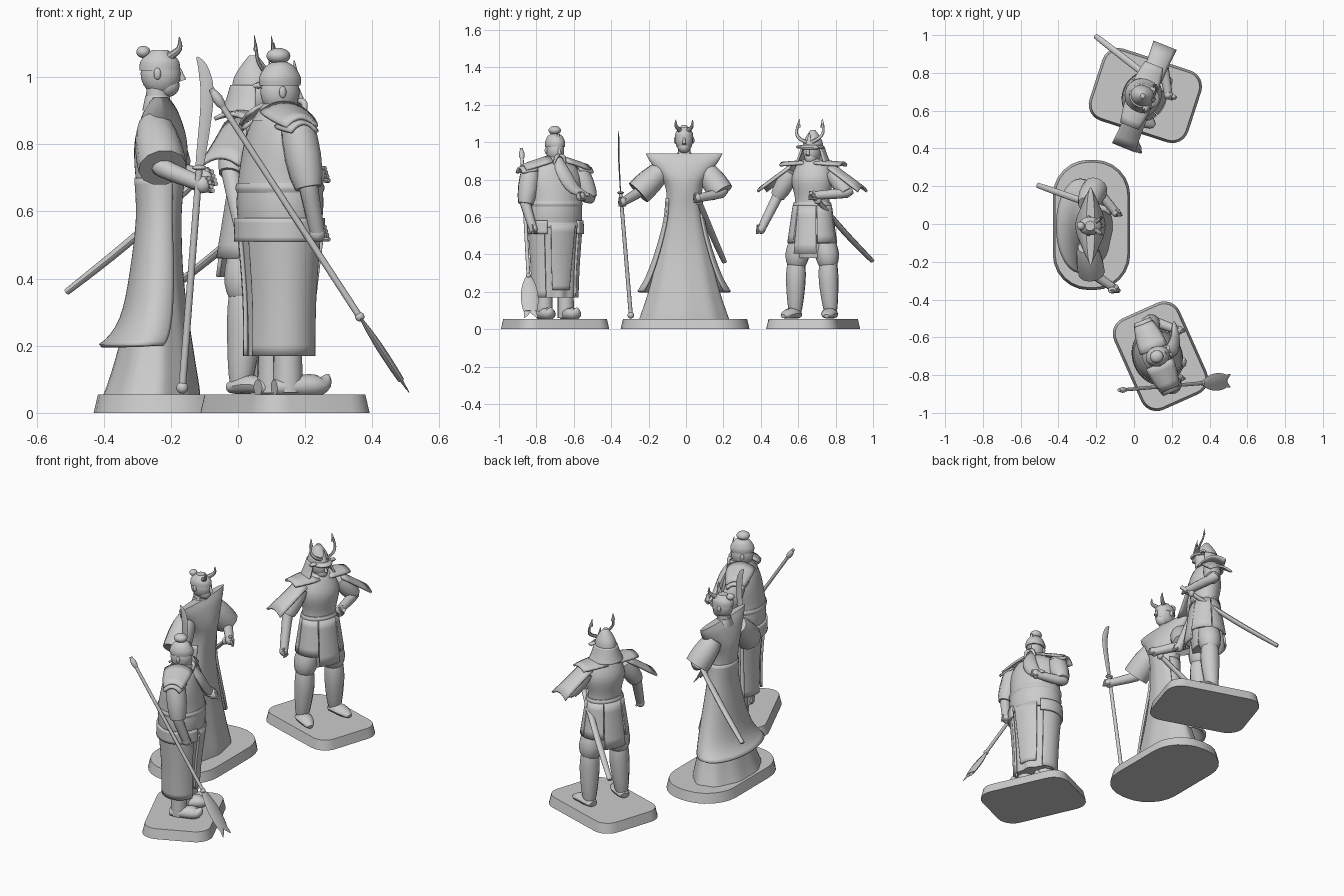
import bpy
import bmesh
from math import sin, cos, pi, radians
from mathutils import Vector, Matrix

if "Cube" in bpy.data.objects:
    bpy.data.objects.remove(bpy.data.objects["Cube"])

SIDES = (("left", 1), ("right", -1))

# Current figure: name prefix and placement (local x = forward, y = left)
who, place = "", Matrix()


def begin(name, x, y, turn):
    global who, place
    who = name
    place = Matrix.Translation((x, y, 0)) @ Matrix.Rotation(radians(turn), 4, 'Z')


def finish(name, bm, thick=0):
    bmesh.ops.recalc_face_normals(bm, faces=bm.faces)
    bm.transform(place)
    mesh = bpy.data.meshes.new(who + "_" + name)
    bm.to_mesh(mesh)
    bm.free()
    mesh.shade_smooth()
    mesh.set_sharp_from_angle(angle=radians(40))
    ob = bpy.data.objects.new(mesh.name, mesh)
    bpy.context.collection.objects.link(ob)
    if thick:
        mod = ob.modifiers.new("thickness", 'SOLIDIFY')
        mod.thickness, mod.offset = thick, 0


def spline(keys, steps=4):
    """Catmull-Rom curve through the keys."""
    keys = [Vector(k) for k in keys]
    out = []
    for i in range(len(keys) - 1):
        b, c = keys[i], keys[i + 1]
        a, d = keys[max(i - 1, 0)], keys[min(i + 2, len(keys) - 1)]
        for s in range(steps):
            t = s / steps
            out.append(b + (c - a) * (t / 2) + (a * 2 - b * 5 + c * 4 - d) * (t * t / 2)
                       + (b * 3 - a - c * 3 + d) * (t ** 3 / 2))
    return out + [keys[-1]]


def skin(name, rings, closed=True, thick=0):
    bm = bmesh.new()
    rows = [[bm.verts.new(p) for p in ring] for ring in rings]
    n = len(rows[0])
    for a, b in zip(rows, rows[1:]):
        for i in range(n if closed else n - 1):
            j = (i + 1) % n
            bm.faces.new((a[i], a[j], b[j], b[i]))
    if closed:
        bm.faces.new(rows[0])
        bm.faces.new(rows[-1])
    finish(name, bm, thick)


def loft(name, keys, at=0, train=0, arc=None, folds=0, thick=.012):
    """Stacked ellipses; key = (height, forward radius, side radius)."""
    start, end = arc or (0, 360)
    n = 54
    rings, rows = [], spline(keys)
    for k, (z, rx, ry) in enumerate(rows):
        rest = 1 - k / (len(rows) - 1)
        ring = []
        for i in range(n + 1 if arc else n):
            a = radians(start + (end - start) * i / n)
            w = 1 + folds * cos(9 * a) * rest
            ring.append((at - train * rest ** 4 + rx * w * cos(a), ry * w * sin(a), z))
        rings.append(ring)
    skin(name, rings, not arc, thick if arc else 0)


def belt(name, z, rx, ry):
    loft(name, [(z + h, rx - abs(h) / 3, ry - abs(h) / 3) for h in (-.015, 0, .015)])


def tube(name, pts, start, end, bulge=0, flat=1, wide=(0, 1, 0), n=12):
    """Swept ellipse whose radius runs from start to end with a bulge between."""
    path, rings = spline(pts), []
    last = len(path) - 1
    for i, p in enumerate(path):
        t = i / last
        r = start + (end - start) * t + bulge * sin(pi * t)
        along = (path[min(i + 1, last)] - path[max(i - 1, 0)]).normalized()
        u = Vector(wide)
        u = (u - along * u.dot(along)).normalized()
        v = along.cross(u) * flat
        rings.append([p + (u * cos(2 * pi * k / n) + v * sin(2 * pi * k / n)) * r for k in range(n)])
    skin(name, rings)


def flap(name, inner, outer, half, flare=1, arch=.025, at=0):
    """Arched sheet from inner (left, height) to outer (left, height)."""
    rows = []
    for k in range(5):
        l, z = Vector(inner).lerp(Vector(outer), k / 4)
        w = half * (1 + (flare - 1) * (k / 4) ** 2)
        rows.append([(at + w * u / 4, l, z + arch * (1 - (u / 4) ** 2)) for u in range(-4, 5)])
    skin(name, rows, False, .012)


def ball(name, center, size):
    bm = bmesh.new()
    bmesh.ops.create_uvsphere(bm, u_segments=20, v_segments=12, radius=1)
    bm.transform(Matrix.Translation(center) @ Matrix.Diagonal((*size, 1)))
    finish(name, bm)


def base(a, b, r):
    rings = []
    for z, inset in ((0, 0), (.055, .013)):
        ring = []
        for q, (sx, sy) in enumerate(((1, 1), (-1, 1), (-1, -1), (1, -1))):
            for k in range(7):
                t = (q + k / 6) * pi / 2
                ring.append((sx * (a - r) + (r - inset) * cos(t),
                             sy * (b - r) + (r - inset) * sin(t), z))
        rings.append(ring)
    skin("base", rings)


def head(z):
    ball("head", (0, 0, z), (.06, .047, .065))
    ball("jaw", (.018, 0, z - .035), (.038, .033, .035))
    tube("neck", [(-.01, 0, z - .12), (-.01, 0, z - .03)], .036, .032)
    tube("nose", [(.055, 0, z + .015), (.066, 0, z - .02)], .005, .01)
    for side, s in SIDES:
        ball(side + "_ear", (-.01, s * .047, z), (.011, .008, .018))


def arm(side, shoulder, elbow, wrist, size, flare):
    shoulder, elbow, wrist = Vector(shoulder), Vector(elbow), Vector(wrist)
    tube(side + "_sleeve", [shoulder, elbow], size, size * flare, size / 5)
    tube(side + "_forearm", [shoulder.lerp(elbow, .8), elbow, wrist], .036, .022)
    ball(side + "_hand", wrist, (.025, .023, .026))
    for k in range(4):
        grip = wrist + Vector((.02 - k * .004, 0, k * .012 - .018))
        reach = Vector((-.01, .018, 0))
        tube(side + "_finger", [grip - reach, grip, grip + reach], .007, .006, n=8)


def sword(grip, tip):
    grip, tip = Vector(grip), Vector(tip)
    sag = Vector((0, 0, -.01))
    tube("scabbard", [grip, grip.lerp(tip, .5) + sag, tip], .014, .014, .004, flat=.7)
    tube("sword_hilt", [grip, grip.lerp(tip, -.12)], .012, .011)
    ball("sword_guard", grip, (.016, .022, .022))


# --- Stout bearded fighter ---
begin("elder", .14, -.7, 24)
base(.19, .265, .09)
begin("elder", .125, -.7, 22)
loft("robe", [(.17, .085, .11), (.35, .092, .122), (.57, .115, .14)], folds=.06)
loft("torso", [(.54, .118, .142), (.62, .126, .148), (.7, .12, .142), (.8, .1, .145),
               (.87, .075, .115), (.91, .04, .05)])
loft("collar", [(.87, .08, .105), (.92, .05, .055)])
belt("lower_belt", .555, .13, .152)
belt("upper_belt", .67, .13, .15)
loft("front_apron", [(.21, .09, .1), (.35, .1, .12), (.56, .126, .145)], arc=(-28, 28))
loft("armour_hem", [(.51, .128, .152), (.58, .126, .15)], arc=(35, 325))
for side, s in SIDES:
    loft(side + "_coat_tail", [(.17, .1, .122), (.35, .102, .13), (.57, .12, .146)], arc=(s * 42, s * 165))
    tube(side + "_boot", [(0, s * .06, .22), (0, s * .062, .06)], .043, .045)
    tube(side + "_shoe", [(-.045, s * .065, .075), (.05, s * .07, .08), (.105, s * .075, .085),
                          (.125, s * .075, .115)], .03, .004, .025, flat=.8)
    flap(side + "_shoulder_cape", (s * .04, .895), (s * .185, .85), .075, .65, .028, at=-.005)
    flap(side + "_lower_cape", (s * .12, .85), (s * .205, .835), .06, .7, .028, at=-.005)
arm("right", (0, -.14, .85), (.02, -.178, .67), (.06, -.15, .535), .05, .8)
arm("left", (0, .135, .85), (.04, .185, .7), (.155, .085, .71), .05, .8)
head(.955)
tube("beard", [(.045, 0, .91), (.09, .01, .84), (.125, .06, .75), (.15, .14, .715)], .024, .004, .026, flat=.6)
for side, s in SIDES:
    tube(side + "_moustache", [(.06, 0, .93), (.07, s * .022, .92), (.062, s * .035, .87)], .007, .002, .005)
loft("cap", [(.975, .063, .051), (1, .063, .052), (1.03, .045, .04), (1.045, .022, .022)])
ball("hair_bun", (-.005, 0, 1.063), (.036, .033, .024))
tube("cap_crest", [(.055, 0, .99), (.045, 0, 1.05)], .018, .003, flat=.4)

# Polearm, laid out in world directions
begin("elder", 0, 0, 0)
top, tip = Vector((-.08, -.88, .965)), Vector((.51, -.83, .06))
collar = top.lerp(tip, .75)
tube("polearm_shaft", [top, collar], .009, .01)
tube("polearm_spike", [top, top.lerp(tip, .06)], .002, .009, .01)
ball("polearm_collar", collar, (.014, .014, .014))
tube("polearm_blade", [collar, top.lerp(tip, .85), top.lerp(tip, .96)], .01, .036, .022, flat=.25, n=8)
for side, s in SIDES:
    point = tip + Vector((0, s * .035, 0))
    tube(side + "_blade_point", [top.lerp(tip, .93), point], .03, .002, flat=.3, n=6)

# --- Tall robed fighter ---
begin("tall", -.225, -.005, 0)
base(.205, .345, .19)
begin("tall", -.23, -.01, 0)
loft("robe", [(.05, .145, .24), (.2, .11, .19), (.4, .075, .14), (.6, .065, .1), (.74, .078, .096),
              (.82, .076, .13), (.9, .05, .185), (.94, .022, .205)], train=.03, folds=.02)
loft("coat", [(.2, .125, .245), (.28, .1, .2), (.42, .083, .148), (.58, .068, .106), (.7, .073, .094)],
     train=.055, arc=(62, 298))
loft("collar", [(.9, .045, .07), (.945, .036, .036)], at=-.01)
head(1.01)
loft("hair", [(1.02, .061, .049), (1.05, .056, .046), (1.08, .025, .025)], at=-.003)
ball("hair_bun", (-.052, 0, 1.075), (.021, .022, .018))
for side, s in SIDES:
    tube(side + "_horn", [(.025, s * .02, 1.06), (.055, s * .042, 1.085), (.055, s * .045, 1.12)],
         .013, .001, .002, n=8)
arm("right", (-.02, -.11, .86), (.005, -.245, .73), (.125, -.33, .68), .048, 1.5)
arm("left", (-.02, .11, .86), (.025, .2, .73), (.135, .07, .7), .048, 1.4)
sword((.1, .08, .685), (-.28, .215, .36))
foot, neck = Vector((.064, -.285, .075)), Vector((.115, -.34, .73))
tube("glaive_shaft", [foot, neck], .011, .01)
ball("glaive_pommel", foot, (.018, .018, .018))
ball("glaive_guard", neck, (.022, .018, .008))
tube("glaive_blade", [neck, (.138, -.35, .93), (.128, -.35, 1.02), (.108, -.35, 1.06)],
     .012, .002, .012, flat=.25, wide=(1, 0, 0), n=6)

# --- Armoured fighter with horned helmet ---
begin("armoured", .06, .68, -18)
base(.275, .2, .09)
begin("armoured", .055, .675, -22)
loft("cuirass", [(.64, .075, .1), (.7, .075, .095), (.8, .088, .113), (.88, .06, .085), (.91, .035, .04)])
belt("belt", .665, .084, .106)
loft("hips", [(.38, .065, .09), (.5, .08, .105), (.66, .07, .095)])
for k in range(6):
    hem = .46 if k % 3 else .405
    loft("skirt_plate", [(hem, .112, .13), (.66, .078, .102)], arc=(k * 60 - 29, k * 60 + 29))
for side, s in SIDES:
    tube(side + "_breeches", [(0, s * .06, .5), (0, s * .085, .4), (0, s * .092, .33)], .05, .04, .02)
    tube(side + "_greave", [(0, s * .092, .36), (0, s * .095, .25), (-.01, s * .103, .08)], .046, .031, .014)
    tube(side + "_foot", [(-.045, s * .1, .075), (.03, s * .11, .085), (.105, s * .125, .07)],
         .025, .015, .023, flat=.65)
    flap(side + "_shoulder_guard", (s * .11, .86), (s * .29, .735), .055, 1.15)
    flap(side + "_collar_flap", (s * .03, .885), (s * .175, .875), .07, .7, .015, at=-.015)
    tube(side + "_helmet_horn", [(.045, s * .015, 1), (.045, s * .055, 1.02), (.035, s * .076, 1.05),
                                 (.025, s * .07, 1.1)], .01, .006, .001, flat=.6, n=8)
    tube(side + "_horn_tip", [(.026, s * .07, 1.08), (.02, s * .066, 1.125)], .014, .001, flat=.35, n=6)
    flap(side + "_helmet_wing", (s * .045, .975), (s * .075, .97), .014, .6, .005, at=.03)
head(.95)
loft("helmet", [(.965, .066, .056), (1, .058, .05), (1.035, .036, .034), (1.065, .012, .012)], at=-.01)
loft("neck_guard", [(.893, .09, .086), (.93, .077, .07), (.975, .064, .055)], at=-.01, arc=(65, 295))
loft("helmet_brim", [(.965, .088, .062), (.98, .066, .054)], at=-.01, arc=(-55, 55))
tube("helmet_crest", [(.055, 0, .985), (.04, 0, 1.05)], .016, .003, flat=.35)
arm("right", (0, -.12, .84), (0, -.2, .71), (.065, -.268, .535), .043, .9)
arm("left", (0, .12, .84), (.02, .205, .73), (.115, .055, .715), .043, .9)
sword((.1, .07, .69), (-.36, .2, .365))
